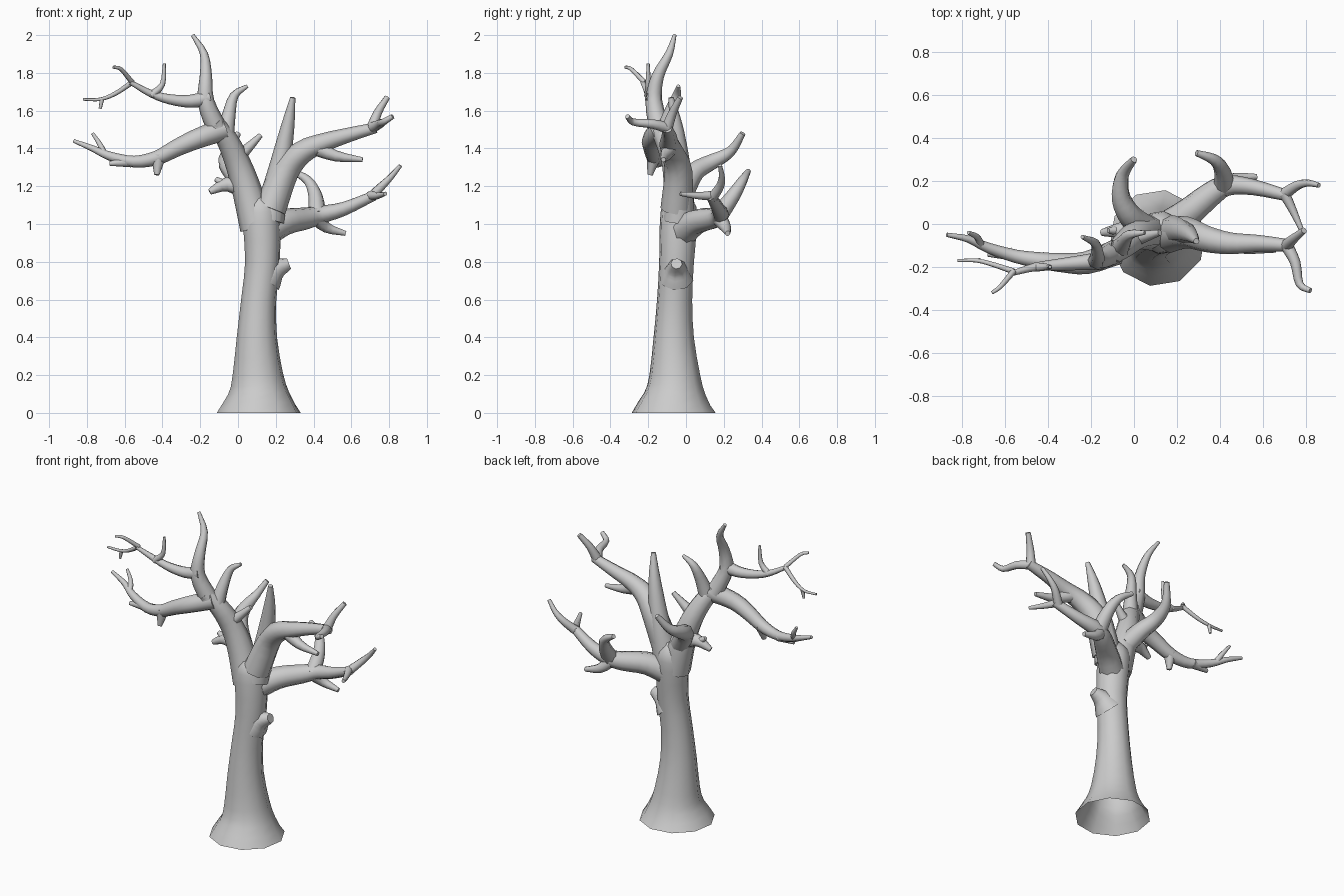
import bpy
import bmesh
import math
from mathutils import Vector

default_cube = bpy.data.objects.get("Cube")
if default_cube:
    bpy.data.objects.remove(default_cube)

bark = bpy.data.materials.new("bare grey bark")
bark.use_nodes = True
bark_colour = (0.6, 0.6, 0.6, 1)
bark.diffuse_color = bark_colour
bark.node_tree.nodes["Principled BSDF"].inputs["Base Color"].default_value = bark_colour

parts = []


def smooth_path(points, steps):
    """Pass a soft curve through the points; a fourth value carries the radius."""
    padded = [points[0] * 2 - points[1]] + points + [points[-1] * 2 - points[-2]]
    path = []
    for a, b, c, d in zip(padded, padded[1:], padded[2:], padded[3:]):
        for step in range(steps):
            t = step / steps
            path.append(b + (c - a) * (t / 2)
                        + (a * 2 - b * 5 + c * 4 - d) * (t * t / 2)
                        + (b * 3 - a - c * 3 + d) * (t ** 3 / 2))
    path.append(points[-1])
    return path


def tube(name, points, sides, steps, open_start=False):
    """Sweep a ring of varying radius along a smoothed path."""
    path = smooth_path(points, steps)
    centres = [p.to_3d() for p in path]
    bm = bmesh.new()
    rings = []
    tangent = side = None
    for i, centre in enumerate(centres):
        before = centres[max(i - 1, 0)]
        after = centres[min(i + 1, len(centres) - 1)]
        heading = (after - before).normalized()
        if open_start and i == 0:
            heading = Vector((0, 0, 1))
        if side is None:
            side = heading.orthogonal().normalized()
        else:
            side = tangent.rotation_difference(heading) @ side
        tangent = heading
        across = tangent.cross(side)
        ring = []
        for k in range(sides):
            angle = math.tau * k / sides
            offset = side * math.cos(angle) + across * math.sin(angle)
            ring.append(bm.verts.new(centre + offset * path[i].w))
        rings.append(ring)
    for low, high in zip(rings, rings[1:]):
        for k in range(sides):
            n = (k + 1) % sides
            bm.faces.new((low[k], low[n], high[n], high[k]))
    bm.faces.new(rings[-1])
    if not open_start:
        bm.faces.new(list(reversed(rings[0])))
    mesh = bpy.data.meshes.new(name)
    bm.to_mesh(mesh)
    bm.free()
    mesh.materials.append(bark)
    part = bpy.data.objects.new(name, mesh)
    bpy.context.collection.objects.link(part)
    parts.append(part)


def branch(name, start_radius, end_radius, *points):
    """A limb that tapers evenly from its root to its tip."""
    last = len(points) - 1
    tapered = []
    for i, point in enumerate(points):
        radius = start_radius + (end_radius - start_radius) * i / last
        tapered.append(Vector((*point, radius)))
    tube(name, tapered, sides=8, steps=3)


# Trunk with a flared, open foot
trunk = [(.11, -.065, 0, .225), (.11, -.06, .1, .165), (.105, -.06, .2, .136),
         (.1, -.065, .4, .108), (.11, -.06, .6, .094), (.13, -.05, .8, .093),
         (.125, -.04, 1, .1), (.12, -.035, 1.1, .09), (.12, -.03, 1.16, .04)]
tube("trunk", [Vector(p) for p in trunk], sides=10, steps=2, open_start=True)
branch("trunk_knot", .09, .03, (.15, -.05, .71), (.2, -.05, .76), (.27, -.05, .79))

# Right-hand main limb, rising to a thin leader
branch("right_main_limb", .09, .046, (.1, -.04, .98), (.05, -.04, 1.17),
       (0, -.06, 1.32), (-.06, -.11, 1.45), (-.13, -.16, 1.54))
branch("right_leader", .056, .01, (-.11, -.14, 1.5), (-.17, -.17, 1.65),
       (-.17, -.15, 1.78), (-.18, -.09, 1.9), (-.24, -.06, 2))
branch("right_inner_twig", .05, .01, (-.07, -.12, 1.46), (-.05, -.09, 1.57),
       (-.02, -.05, 1.68), (.05, -.04, 1.73))
branch("right_crook_twig", .045, .014, (-.02, -.07, 1.34), (.04, -.06, 1.39),
       (.12, -.04, 1.47))
branch("right_stub", .06, .016, (.04, -.03, 1.19), (-.06, -.03, 1.21), (-.15, -.04, 1.17))
branch("right_stub_spur", .03, .012, (-.06, -.03, 1.2), (-.12, -.03, 1.24))

# Upper right-hand branch and its twigs
branch("upper_right_branch", .042, .012, (-.15, -.17, 1.67), (-.25, -.18, 1.65),
       (-.36, -.19, 1.66), (-.46, -.2, 1.69), (-.57, -.23, 1.75))
branch("upper_right_front_twig", .014, .008, (-.56, -.22, 1.75), (-.62, -.29, 1.82),
       (-.66, -.32, 1.83))
branch("upper_right_outer_twig", .014, .007, (-.56, -.22, 1.75), (-.65, -.19, 1.69),
       (-.73, -.17, 1.66), (-.82, -.17, 1.66))
branch("upper_right_hanging_twig", .012, .008, (-.72, -.17, 1.66), (-.73, -.17, 1.61))
branch("upper_right_rising_twig", .022, .008, (-.46, -.2, 1.68), (-.4, -.2, 1.74),
       (-.39, -.2, 1.85))

# Lower right-hand branch and its twigs
branch("lower_right_branch", .06, .01, (-.08, -.13, 1.5), (-.22, -.18, 1.45),
       (-.33, -.18, 1.4), (-.43, -.17, 1.35), (-.55, -.15, 1.33),
       (-.68, -.11, 1.36), (-.77, -.07, 1.4), (-.87, -.05, 1.44))
branch("lower_right_hanging_twig", .04, .014, (-.42, -.17, 1.36), (-.43, -.19, 1.26))
branch("lower_right_outer_twig", .03, .012, (-.57, -.14, 1.33), (-.68, -.14, 1.32))
branch("lower_right_rising_twig", .02, .009, (-.71, -.1, 1.37), (-.73, -.06, 1.42),
       (-.77, -.04, 1.48))

# Limb curling out at the back
branch("back_limb", .065, .016, (.05, -.02, 1.17), (-.02, .04, 1.27),
       (-.06, .12, 1.32), (-.06, .2, 1.36), (-.04, .25, 1.4), (0, .3, 1.48))

# Central spike
branch("centre_spike", .085, .014, (.16, -.04, 1.02), (.21, -.03, 1.25),
       (.26, -.05, 1.5), (.29, -.08, 1.67))

# Upper left-hand branch and its forks
branch("upper_left_branch", .085, .028, (.17, -.05, 1.08), (.25, -.04, 1.28),
       (.34, -.07, 1.38), (.45, -.09, 1.43), (.58, -.09, 1.47), (.73, -.1, 1.51))
branch("upper_left_front_fork", .03, .013, (.71, -.1, 1.51), (.75, -.18, 1.53),
       (.77, -.28, 1.54), (.82, -.31, 1.57))
branch("upper_left_rising_fork", .03, .015, (.71, -.1, 1.51), (.74, -.07, 1.59),
       (.79, -.03, 1.67))
branch("upper_left_low_twig", .045, .013, (.4, -.08, 1.41), (.52, -.11, 1.36),
       (.66, -.12, 1.34))

# Lower left-hand branch and its forks
branch("lower_left_branch", .08, .026, (.14, -.03, .95), (.25, .05, 1.01),
       (.36, .14, 1.03), (.44, .18, 1.05), (.56, .17, 1.08), (.72, .13, 1.15))
branch("lower_left_outer_fork", .028, .011, (.7, .14, 1.14), (.76, .18, 1.2),
       (.81, .19, 1.25), (.86, .18, 1.31))
branch("lower_left_front_fork", .026, .011, (.7, .14, 1.15), (.74, .06, 1.15),
       (.78, -.03, 1.16))
branch("lower_left_back_fork", .05, .014, (.42, .17, 1.04), (.41, .25, 1.15),
       (.37, .3, 1.23), (.29, .33, 1.28))
branch("lower_left_low_twig", .045, .014, (.41, .17, 1.04), (.47, .21, .98),
       (.57, .22, .95))

# Smooth bark with crisp cut tips
bpy.ops.object.select_all(action="DESELECT")
for part in parts:
    part.select_set(True)
bpy.context.view_layer.objects.active = parts[0]
bpy.ops.object.shade_smooth_by_angle(angle=math.radians(50))
